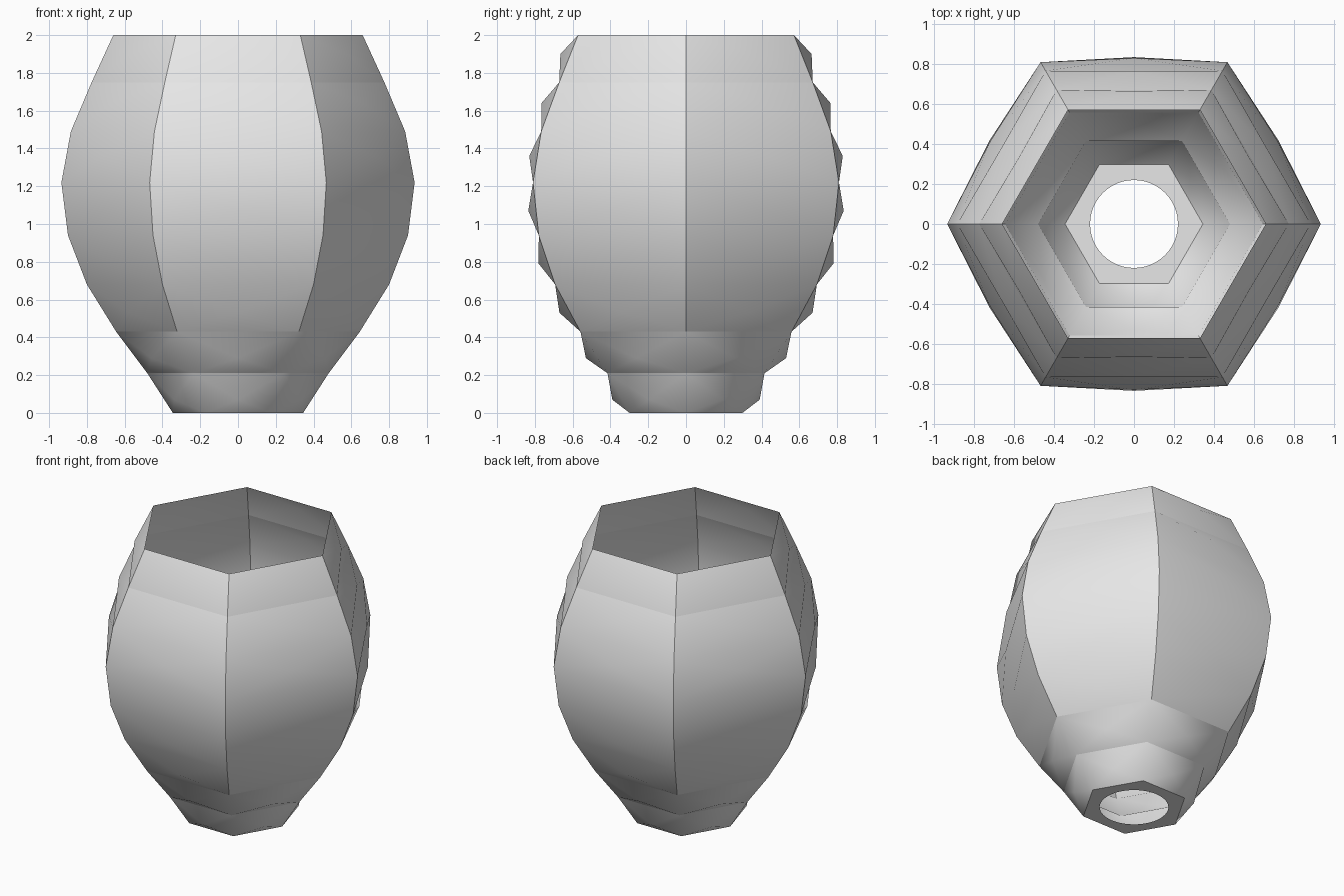
import bpy
import bmesh
from math import cos, sin, pi, radians

if "Cube" in bpy.data.objects:
    bpy.data.objects.remove(bpy.data.objects["Cube"])

SIDES = 6
HOLE_RADIUS = 0.22
HOLE_STEPS = 8  # circle segments along each side of the base

# Corner rings: (height, corner radius)
RINGS = [(0, 0.345), (0.21, 0.48), (0.43, 0.645), (0.68, 0.80), (0.94, 0.90),
         (1.22, 0.935), (1.49, 0.885), (1.75, 0.775), (2, 0.66)]
# Raised panel points, one per band: (height, distance from the axis)
PEAKS = [(0.07, 0.39), (0.29, 0.53), (0.53, 0.67), (0.79, 0.78),
         (1.07, 0.835), (1.36, 0.83), (1.64, 0.765), (1.90, 0.665)]

grey = bpy.data.materials.new("light_grey")
grey.use_nodes = True
colour = (0.8, 0.8, 0.8, 1)
grey.diffuse_color = colour
grey.node_tree.nodes["Principled BSDF"].inputs["Base Color"].default_value = colour


def polar(bm, radius, turn, z):
    angle = 2 * pi * turn / SIDES
    return bm.verts.new((radius * cos(angle), radius * sin(angle), z))


bm = bmesh.new()
rings = [[polar(bm, r, i, z) for i in range(SIDES)] for z, r in RINGS]

# Wall: each panel is a shallow pyramid between four corners
for band, (z, r) in enumerate(PEAKS):
    low, high = rings[band], rings[band + 1]
    for i in range(SIDES):
        j = (i + 1) % SIDES
        peak = polar(bm, r, i + 0.5, z)
        corners = [low[i], low[j], high[j], high[i]]
        for k in range(4):
            bm.faces.new((corners[k], corners[(k + 1) % 4], peak))

# Base: flat hexagon with a round drain hole
count = SIDES * HOLE_STEPS
hole = [polar(bm, HOLE_RADIUS, k / HOLE_STEPS, 0) for k in range(count)]
for i in range(SIDES):
    arc = [hole[(i * HOLE_STEPS + k) % count] for k in range(HOLE_STEPS + 1)]
    bm.faces.new([rings[0][(i + 1) % SIDES], rings[0][i]] + arc)

mesh = bpy.data.meshes.new("planter")
bm.to_mesh(mesh)
bm.free()
mesh.materials.append(grey)
planter = bpy.data.objects.new("planter", mesh)
bpy.context.collection.objects.link(planter)

# Soft panels with crisp corner ridges
bpy.context.view_layer.objects.active = planter
planter.select_set(True)
bpy.ops.object.shade_smooth_by_angle(angle=radians(30))
